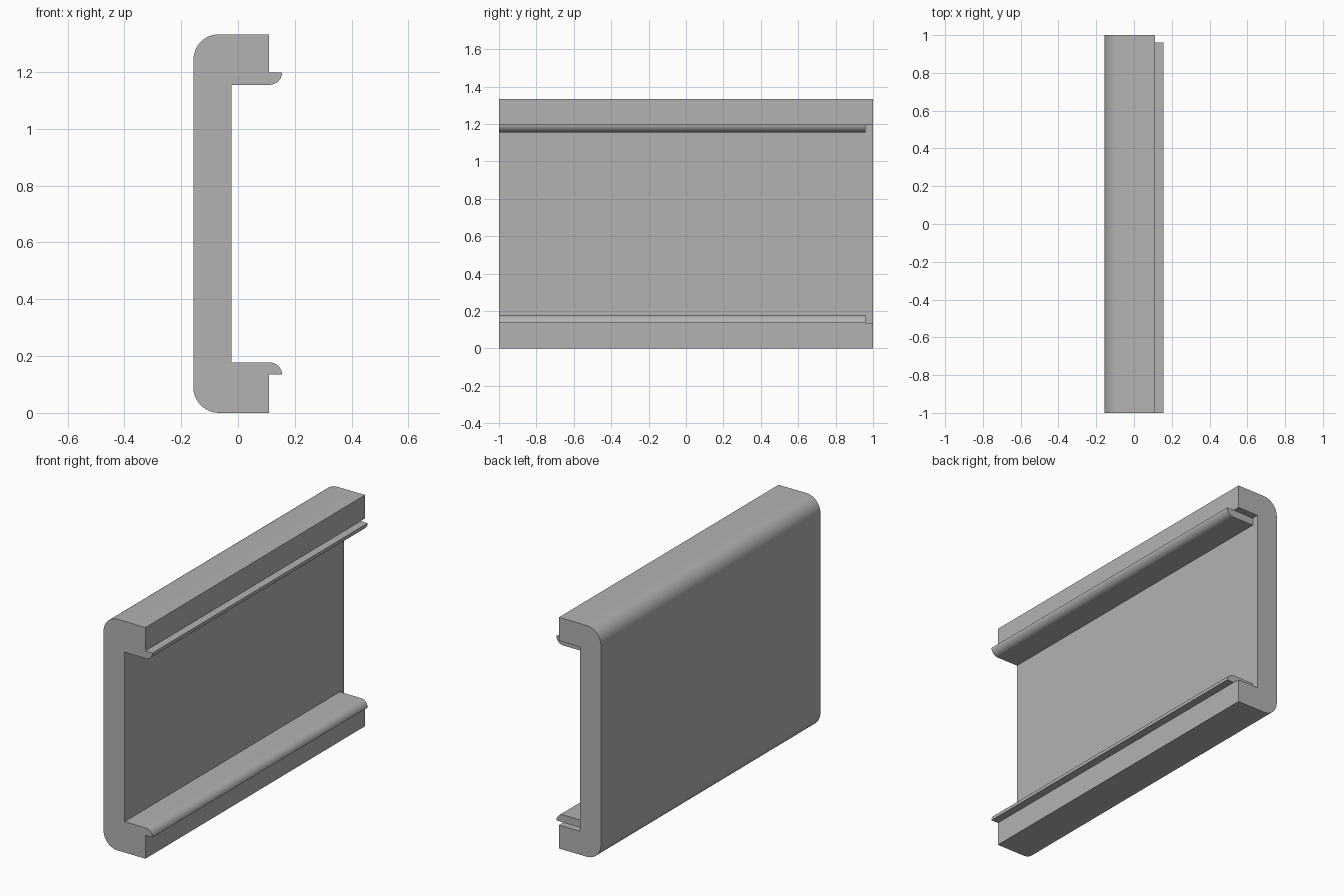
import bpy, bmesh, math

cube = bpy.data.objects.get("Cube")
if cube:
    bpy.data.objects.remove(cube, do_unlink=True)

H = 1.333                      # overall height
BACK, WALL, FLANGE, LIP = -0.157, -0.023, 0.11, 0.155
T, LIP_TOP = 0.135, 0.178      # flange thickness, lip inner face
R = 0.09                       # outer corner radius

grey = bpy.data.materials.new("grey")
grey.use_nodes = True
colour = (0.45, 0.45, 0.45, 1)
grey.diffuse_color = colour
grey.node_tree.nodes["Principled BSDF"].inputs["Base Color"].default_value = colour


def arc(cx, cz, rx, rz, start, end, steps=12):
    angles = [math.radians(start + (end - start) * i / steps) for i in range(steps + 1)]
    return [(cx + rx * math.cos(a), cz + rz * math.sin(a)) for a in angles]


def extrude(name, profile, y0, y1):
    bm = bmesh.new()
    face = bm.faces.new([bm.verts.new((x, y0, z)) for x, z in profile])
    side = bmesh.ops.extrude_face_region(bm, geom=[face])["geom"]
    verts = [g for g in side if isinstance(g, bmesh.types.BMVert)]
    bmesh.ops.translate(bm, verts=verts, vec=(0, y1 - y0, 0))
    bmesh.ops.recalc_face_normals(bm, faces=bm.faces)
    mesh = bpy.data.meshes.new(name)
    bm.to_mesh(mesh)
    bm.free()
    mesh.materials.append(grey)
    obj = bpy.data.objects.new(name, mesh)
    bpy.context.collection.objects.link(obj)
    return obj


# Channel section: lower half, then its mirror image
lower = [(WALL, LIP_TOP)]
lower += arc(FLANGE, T, LIP - FLANGE, LIP_TOP - T, 90, 0)
lower += [(FLANGE, T), (FLANGE, 0)]
lower += arc(BACK + R, R, R, R, 270, 180)
upper = [(x, H - z) for x, z in reversed(lower)]
channel = extrude("channel", lower + upper, -1, 1)

# Shallow step that stops both lips short of the rear end
step = extrude("step_cutter", [(WALL, T), (0.3, T), (0.3, H - T), (WALL, H - T)], 0.96, 1.1)
cut = channel.modifiers.new("rear_step", "BOOLEAN")
cut.operation = "DIFFERENCE"
cut.solver = "EXACT"
cut.object = step

bpy.ops.object.select_all(action="DESELECT")
bpy.context.view_layer.objects.active = channel
channel.select_set(True)
bpy.ops.object.modifier_apply(modifier=cut.name)
bpy.data.objects.remove(step, do_unlink=True)
bpy.ops.object.shade_smooth_by_angle(angle=math.radians(30))
